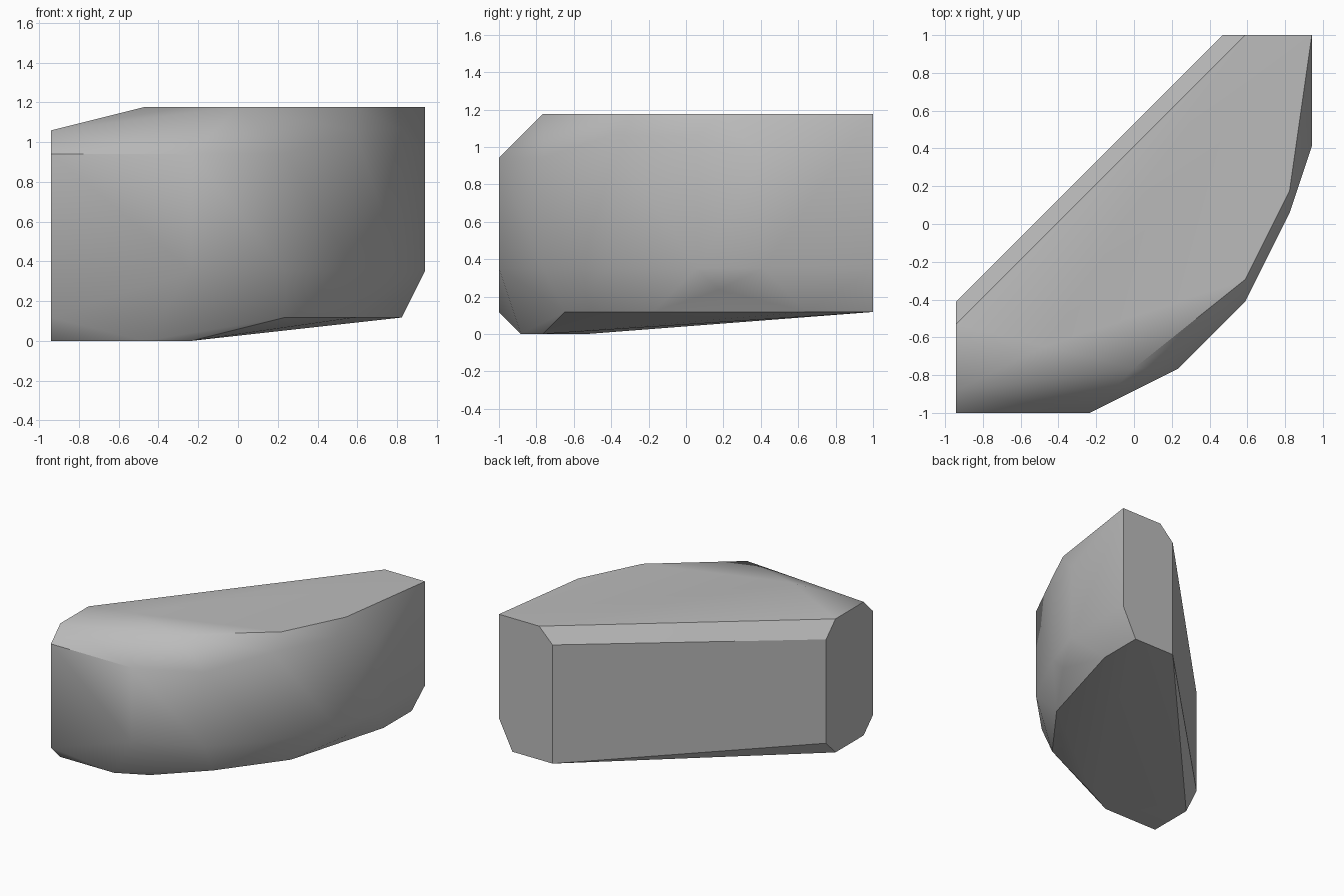
import bpy
import bmesh
import math
from mathutils import Vector

STEP = 2 / 17  # the boulder's corners sit on a regular lattice


def remove_default_cube():
    cube = bpy.data.objects.get("Cube")
    if cube:
        bpy.data.objects.remove(cube, do_unlink=True)


def make_material(name, colour):
    material = bpy.data.materials.new(name)
    material.use_nodes = True
    material.diffuse_color = colour
    shader = material.node_tree.nodes["Principled BSDF"]
    shader.inputs["Base Color"].default_value = colour
    shader.inputs["Roughness"].default_value = 0.8
    return material


def lattice_point(x, y, z):
    return Vector((x, y - 8.5, z)) * STEP


def hull_object(name, corners, material):
    """Wrap a convex skin around the corner points."""
    bm = bmesh.new()
    for corner in corners:
        bm.verts.new(lattice_point(*corner))
    hull = bmesh.ops.convex_hull(bm, input=bm.verts)
    spare = {v for v in hull["geom_interior"] + hull["geom_unused"]
             if isinstance(v, bmesh.types.BMVert)}
    bmesh.ops.delete(bm, geom=list(spare), context="VERTS")
    # merge coplanar triangles into clean flat faces
    bmesh.ops.dissolve_limit(bm, angle_limit=math.radians(0.5),
                             verts=bm.verts, edges=bm.edges)
    bmesh.ops.recalc_face_normals(bm, faces=bm.faces)
    mesh = bpy.data.meshes.new(name)
    bm.to_mesh(mesh)
    bm.free()
    mesh.materials.append(material)
    obj = bpy.data.objects.new(name, mesh)
    bpy.context.collection.objects.link(obj)
    return obj


remove_default_cube()
stone = make_material("stone grey", (0.5, 0.5, 0.5, 1))

# flat top and its rim
top = [(5, 17, 10), (8, 17, 10), (7, 10, 10), (5, 6, 10), (0, 2, 10), (-4, 3, 10)]

# narrow end cut: a chamfered upright slab
end_cut = [(-8, y, z) for y, z in
           ((4, 9), (1, 9), (0, 8), (0, 1), (1, 0), (4, 0), (5, 1), (5, 8))]

# back cut, flat against the rear
back_cut = [(4, 17, 9), (4, 17, 1), (7, 17, 1), (8, 17, 3)]

# rounded outer side: each plan position has an upper and a lower corner
side = []
for x, y, high, low in ((-2, 0, 8, 3), (2, 2, 8, 3), (5, 5, 9, 3),
                        (7, 9, 9, 3), (8, 12, 8, 3)):
    side += [(x, y, high), (x, y, low)]

# tilted underside
base = [(-4, 1, 0), (-2, 2, 0), (2, 3, 1), (5, 7, 1), (7, 14, 1), (7, 10, 2)]

rock = hull_object("boulder", top + end_cut + back_cut + side + base, stone)

# soft worn side with crisp cut edges
bpy.ops.object.select_all(action="DESELECT")
rock.select_set(True)
bpy.context.view_layer.objects.active = rock
bpy.ops.object.shade_smooth_by_angle(angle=math.radians(30))
